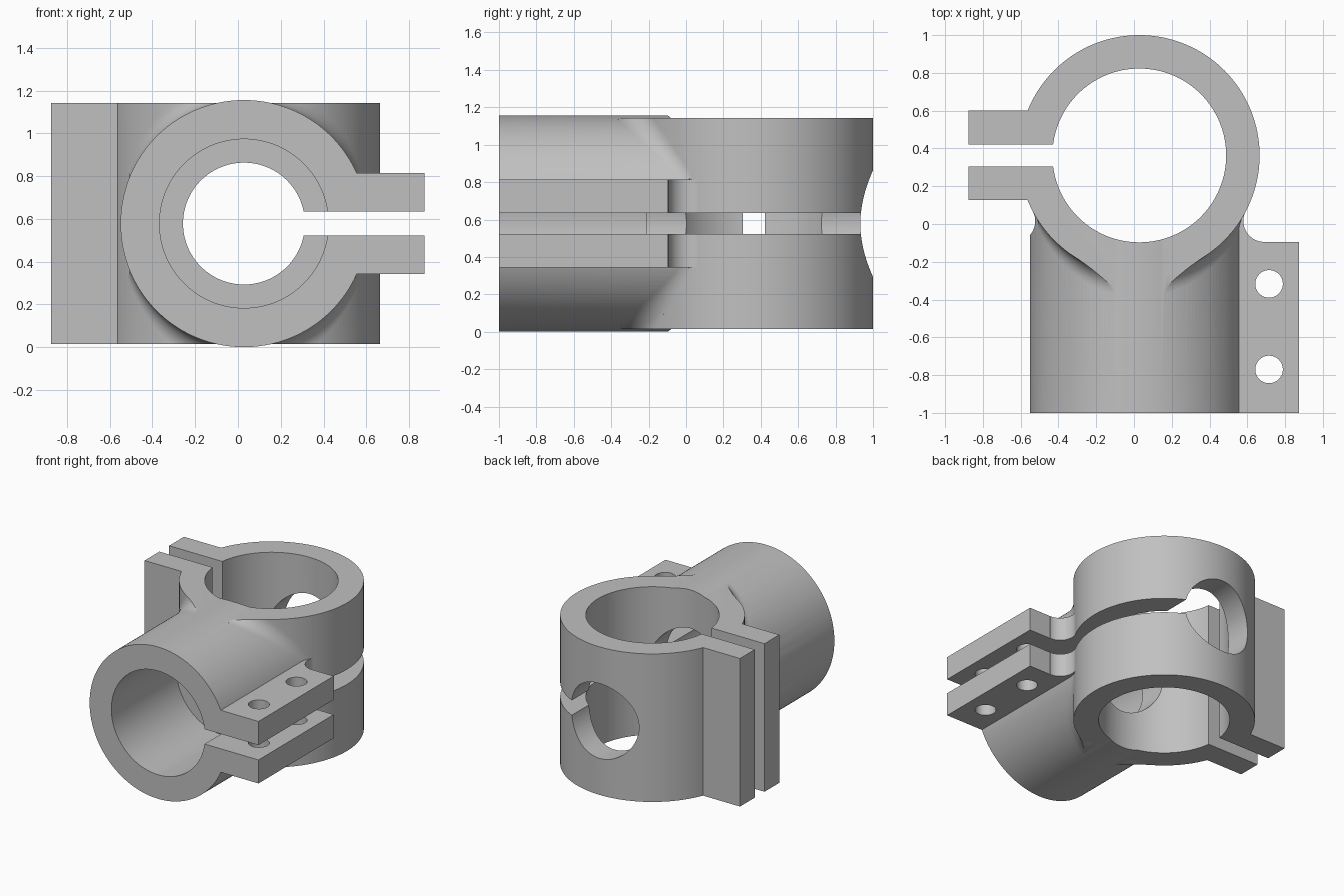
import bpy, bmesh, math
from mathutils import Vector

if "Cube" in bpy.data.objects:
    bpy.data.objects.remove(bpy.data.objects["Cube"], do_unlink=True)

# Shared dimensions
CX, RY, TZ = 0.028, 0.363, 0.578      # common x, ring centre y, tube centre z
RING_R, RING_BORE = 0.637, 0.46
TUBE_R, TUBE_BORE, THROUGH_R = 0.578, 0.395, 0.285
LOW, HIGH = 0.015, 1.142
FILLET, TUBE_END = 0.11, -0.095

metal = bpy.data.materials.new("plain grey")
metal.use_nodes = True
GREY = (0.53, 0.53, 0.53, 1)
metal.diffuse_color = GREY
metal.node_tree.nodes["Principled BSDF"].inputs["Base Color"].default_value = GREY


def make(name, bm):
    bmesh.ops.recalc_face_normals(bm, faces=bm.faces)
    mesh = bpy.data.meshes.new(name)
    bm.to_mesh(mesh)
    bm.free()
    mesh.materials.append(metal)
    obj = bpy.data.objects.new(name, mesh)
    bpy.context.collection.objects.link(obj)
    return obj


def box(name, x, y, z):
    bm = bmesh.new()
    bmesh.ops.create_cube(bm, size=1)
    for v in bm.verts:
        v.co = [a + (b - a) * (c + 0.5) for (a, b), c in zip((x, y, z), v.co)]
    return make(name, bm)


def rod(name, axis, centre, radius, span, sides=128):
    """Cylinder along y or z; centre holds the two other coordinates."""
    bm = bmesh.new()
    bmesh.ops.create_cone(bm, cap_ends=True, segments=sides, radius1=radius,
                          radius2=radius, depth=span[1] - span[0])
    mid = sum(span) / 2
    for v in bm.verts:
        a, b, c = v.co
        if axis == "z":
            v.co = (a + centre[0], b + centre[1], c + mid)
        else:
            v.co = (a + centre[0], c + mid, b + centre[1])
    return make(name, bm)


def fillet_wedge(name, side, up, steps=28, arc=10):
    """Rolling-ball blend between ring wall and tube wall."""
    bm = bmesh.new()
    loops = []
    for i in range(steps + 1):
        dx = 0.1 + 0.54 * i / steps
        a, b = RING_R + FILLET, TUBE_R + FILLET
        dy, dz = math.sqrt(a * a - dx * dx), math.sqrt(b * b - dx * dx)
        ball = Vector((CX + side * dx, RY - dy, TZ + up * dz))
        n1 = Vector((-side * dx, dy, 0)) / a
        n2 = Vector((-side * dx, 0, -up * dz)) / b
        pts = [ball + n1 * (FILLET + 0.01)]
        pts += [ball + n1.slerp(n2, k / arc) * FILLET for k in range(arc + 1)]
        pts.append(ball + n2 * (FILLET + 0.01))
        pts.append(ball + (n1 + n2) * (FILLET + 0.05) / (1 + n1.dot(n2)))
        loops.append([bm.verts.new(p) for p in pts])
    for p, q in zip(loops, loops[1:]):
        for k in range(len(p)):
            j = (k + 1) % len(p)
            bm.faces.new((p[k], p[j], q[j], q[k]))
    bm.faces.new(loops[0])
    bm.faces.new(loops[-1])
    # Trim flush with the ring's end face
    bmesh.ops.bisect_plane(bm, geom=bm.verts[:] + bm.edges[:] + bm.faces[:],
                           plane_co=(0, 0, HIGH if up > 0 else LOW),
                           plane_no=(0, 0, up), clear_outer=True)
    bmesh.ops.holes_fill(bm, edges=[e for e in bm.edges if e.is_boundary], sides=0)
    return make(name, bm)


def combine(body, tool, operation):
    mod = body.modifiers.new("combine", "BOOLEAN")
    mod.operation, mod.solver, mod.object = operation, "EXACT", tool
    bpy.context.view_layer.objects.active = body
    bpy.ops.object.modifier_apply(modifier=mod.name)
    bpy.data.objects.remove(tool, do_unlink=True)


# Upright ring, then everything that joins it
body = rod("cross_clamp", "z", (CX, RY), RING_R, (LOW, HIGH), 160)
additions = [
    rod("tube", "y", (CX, TZ), TUBE_R, (-1, 0.066), 160),
    box("ring_lug", (-0.875, -0.45), (0.127, 0.6), (LOW, HIGH)),
    box("tube_flange", (0.45, 0.873), (-1, TUBE_END), (0.343, 0.815)),
    box("flange_web", (0.44, 0.688), (-0.3, 0.066), (0.343, 0.815)),
]
additions += [fillet_wedge("blend", s, u) for s in (-1, 1) for u in (-1, 1)]
for part in additions:
    combine(body, part, "UNION")

# Vertical corner fillets beside the ring
reach = RING_R + FILLET
fy = TUBE_END + FILLET
fx = math.sqrt(reach ** 2 - (RY - fy) ** 2)
cutters = [rod("corner_cut", "z", (CX + s * fx, fy + 0.0005), FILLET, (-0.2, 1.4), 96)
           for s in (-1, 1)]

# Bores, clamping slots and bolt holes
cutters += [
    rod("ring_bore", "z", (CX, RY), RING_BORE, (-0.2, 1.4)),
    rod("tube_bore", "y", (CX, TZ), TUBE_BORE, (-1.2, -0.215)),
    rod("through_bore", "y", (CX, TZ), THROUGH_R, (-0.4, 1.2)),
    box("ring_slot", (-1.2, CX), (0.305, 0.422), (-0.2, 1.4)),
    box("tube_slot", (CX, 1.2), (-1.2, 1.2), (0.522, 0.635)),
]
cutters += [rod("lug_hole", "y", (-0.72, z), 0.073, (0, 0.8), 48) for z in (0.24, 0.917)]
cutters += [rod("flange_hole", "z", (0.715, y), 0.073, (0.2, 1), 48) for y in (-0.317, -0.77)]
for part in cutters:
    combine(body, part, "DIFFERENCE")

# Smooth walls, crisp edges
bpy.ops.object.select_all(action="DESELECT")
body.select_set(True)
bpy.context.view_layer.objects.active = body
bpy.ops.object.shade_smooth_by_angle(angle=math.radians(30))
